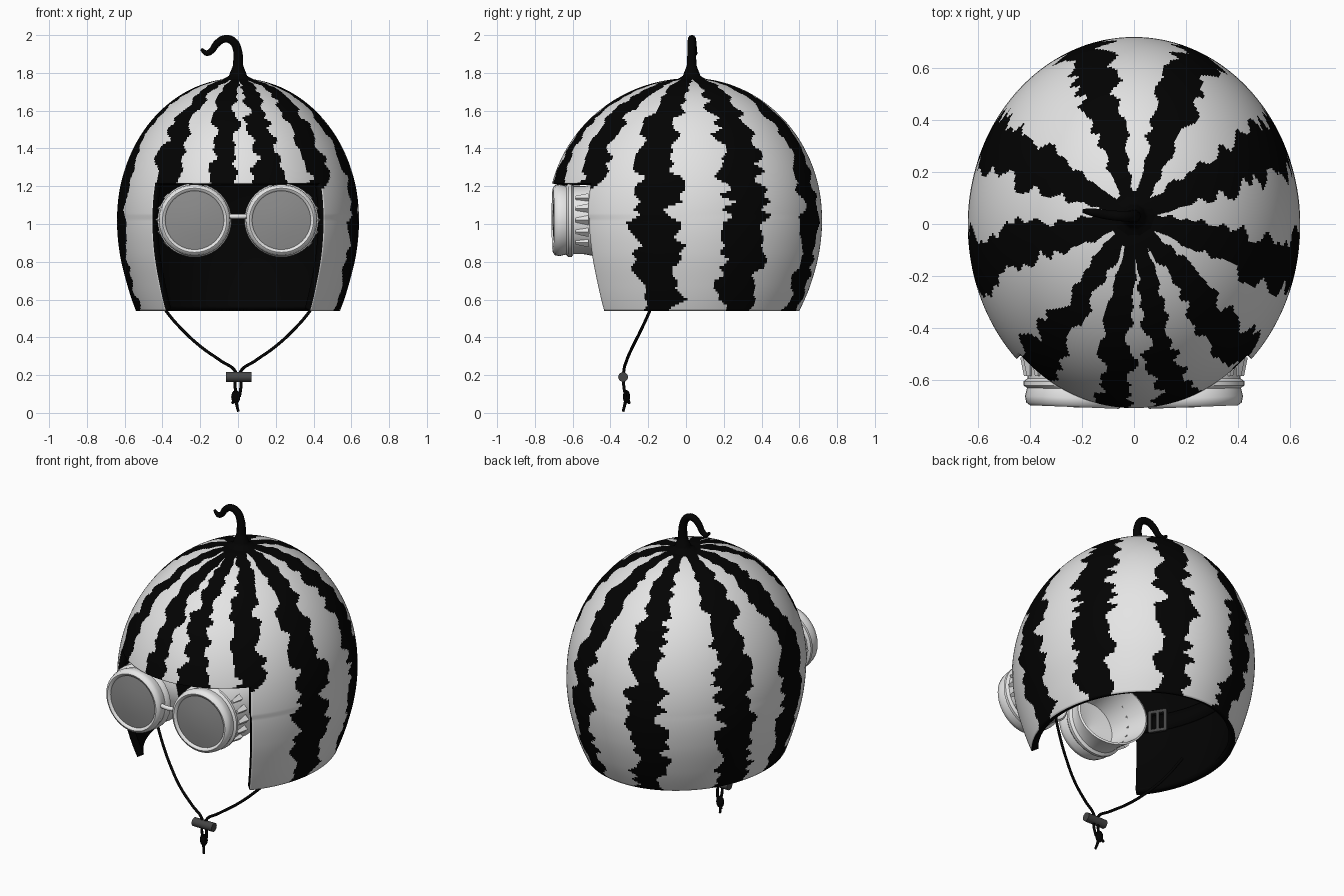
import bpy, bmesh, math, random
from mathutils import Vector

if "Cube" in bpy.data.objects:
    bpy.data.objects.remove(bpy.data.objects["Cube"])

random.seed(4)


def material(name, v):
    m = bpy.data.materials.new(name)
    m.diffuse_color = (v, v, v, 1)
    m.use_nodes = True
    m.node_tree.nodes["Principled BSDF"].inputs["Base Color"].default_value = m.diffuse_color
    return m


LIGHT = material("light_shell", 0.78)
BLACK = material("black", 0.0008)
WHITE = material("goggle_white", 0.8)
LENS = material("lens_grey", 0.27)
GREY = material("toggle_grey", 0.06)


def smooth(ob, angle=40):
    bpy.ops.object.select_all(action='DESELECT')
    ob.select_set(True)
    bpy.context.view_layer.objects.active = ob
    bpy.ops.object.shade_smooth_by_angle(angle=math.radians(angle))


def add_mesh(name, verts, faces, mats, angle=40):
    me = bpy.data.meshes.new(name)
    me.from_pydata(verts, [], faces)
    for m in mats:
        me.materials.append(m)
    ob = bpy.data.objects.new(name, me)
    bpy.context.collection.objects.link(ob)
    smooth(ob, angle)
    return ob


def tube(name, pts, radii, mat):
    cu = bpy.data.curves.new(name, 'CURVE')
    cu.dimensions = '3D'
    cu.bevel_depth = 1.0
    cu.bevel_resolution = 3
    cu.use_fill_caps = True
    sp = cu.splines.new('BEZIER')
    sp.resolution_u = 6
    sp.bezier_points.add(len(pts) - 1)
    for b, p, r in zip(sp.bezier_points, pts, radii):
        b.co, b.radius = p, r
        b.handle_left_type = b.handle_right_type = 'AUTO'
    cu.materials.append(mat)
    ob = bpy.data.objects.new(name, cu)
    bpy.context.collection.objects.link(ob)
    bpy.ops.object.select_all(action='DESELECT')
    ob.select_set(True)
    bpy.context.view_layer.objects.active = ob
    bpy.ops.object.convert(target='MESH')
    smooth(bpy.context.object)


def box(name, loc, size, rot_z, mat):
    bpy.ops.mesh.primitive_cube_add(size=1, location=loc, rotation=(0, 0, rot_z))
    ob = bpy.context.object
    ob.name, ob.scale = name, size
    ob.data.materials.append(mat)
    return ob


# Lower shell sections: height, half width, front y, back y
LOWER = [(1.03, .64, -.725, .72), (.85, .627, -.705, .705), (.68, .587, -.66, .66), (.54, .54, -.61, .60)]
SUB, COLS, BROW_Z, STEPS = 12, 360, 1.215, 84
# Stripes: direction in degrees, half width in degrees
STRIPES = [(-12, 7), (26, 7.5), (67, 6.5), (108, 6.5), (153, 7.5), (191, 7),
           (232, 5), (261, 4.5), (285, 4.5), (314, 5.5)]
JAGS = [[[random.uniform(-4, 4) for _ in range(50)] for _ in range(3)] for _ in STRIPES]


def dome(t):
    """Section of the rounded crown; t runs 0 at the pole to 1 at the widest line."""
    c = math.sin(t * math.pi / 2)
    mid = .03 * (1 - t) ** 2
    return Vector((1.03 + .742 * math.cos(t * math.pi / 2), .64 * c, mid - .733 * c, mid + .72 * c))


def lower(i, t):
    rows = [dome(.83)] + [Vector(r) for r in LOWER] + [Vector((.41, .48, -.55, .53))]
    p = rows[i:i + 4]
    return 0.5 * (2 * p[1] + (p[2] - p[0]) * t + (2 * p[0] - 5 * p[1] + 4 * p[2] - p[3]) * t * t
                  + (3 * p[1] - p[0] - 3 * p[2] + p[3]) * t ** 3)


def jag(table, s):
    k = int(s)
    return table[k] + (table[k + 1] - table[k]) * (s - k)


def striped(deg, z, r, s):
    if r < .085:
        return True
    for (a, w), (lo, hi, mid) in zip(STRIPES, JAGS):
        half = w + 1.0 / r
        if a in (232, 314) and z < 1.22:      # these two run out beside the face opening
            half -= (1.22 - z) * 80
        d = (deg - a + 180) % 360 - 180 - .5 * jag(mid, s)
        if abs(d) < half + jag(lo if d < 0 else hi, s * 3.2):
            return True
    return False


# Helmet shell with open face; one row lies exactly on the brow line
t_brow = math.acos((BROW_Z - 1.03) / .742) * 2 / math.pi
upper = [t_brow * (k + .6) / 70 for k in range(70)]
secs = [dome(t) for t in upper]
brow_row = len(secs)
secs += [dome(t_brow + (1 - t_brow) * k / 14) for k in range(14)]
secs += [lower(i, k / SUB) for i in range(3) for k in range(SUB)] + [Vector(LOWER[-1])]
verts, faces, idx = [], [], []
for z, rx, yf, yb in secs:
    for j in range(COLS):
        a = math.radians(j)
        verts.append((rx * math.cos(a), (yf + yb) / 2 + (yb - yf) / 2 * math.sin(a), z))
for i in range(len(secs) - 1):
    for j in range(COLS):
        if i >= brow_row and 225 <= j < 315:
            continue
        n = (j + 1) % COLS
        faces.append((i * COLS + j, (i + 1) * COLS + j, (i + 1) * COLS + n, i * COLS + n))
        idx.append(int(striped(j + .5, secs[i][0], secs[i][1], i / 8.5)))
shell = add_mesh("helmet_shell", verts, faces, [LIGHT, BLACK])
shell.data.polygons.foreach_set("material_index", idx)
bm = bmesh.new()
bm.from_mesh(shell.data)
bmesh.ops.delete(bm, geom=[v for v in bm.verts if not v.link_faces], context='VERTS')
bm.to_mesh(shell.data)
bm.free()
sol = shell.modifiers.new("lining", 'SOLIDIFY')   # black inner lining and rim
sol.thickness, sol.offset = 0.04, -1
sol.material_offset = sol.material_offset_rim = 1

# Curled stem
tube("stem", [(0, .03, 1.755), (0, .03, 1.785), (0, .03, 1.84), (-.003, .03, 1.92), (-.027, .03, 1.967),
              (-.07, .032, 1.98), (-.112, .037, 1.955), (-.14, .042, 1.918), (-.165, .046, 1.905),
              (-.195, .05, 1.925)],
     [.10, .048, .027, .023, .022, .02, .019, .017, .015, .008], BLACK)

# Goggle cups: closed ring profile of radius, y, and slant
PROFILE = [(.152, -.685, .04), (.158, -.700, .04), (.170, -.705, .04), (.185, -.695, .04), (.190, -.67, .04),
           (.182, -.635, .02), (.196, -.622, 0), (.196, -.606, 0), (.180, -.595, 0), (.180, -.54, .15),
           (.195, -.46, .35), (.185, -.455, .35), (.160, -.56, .15), (.150, -.65, .04), (.004, -.68, .04)]
SEG = 40
for side, label in ((-1, "left"), (1, "right")):
    cx, cz = side * .23, 1.02
    vs, fs = [], []
    n = len(PROFILE)
    for k in range(SEG):
        a = 2 * math.pi * k / SEG
        for r, y, sl in PROFILE:
            vs.append((cx + r * math.cos(a), y + sl * side * r * math.cos(a), cz + r * math.sin(a)))
        for m in range(n):
            q, k2 = (m + 1) % n, (k + 1) % SEG
            fs.append((k * n + m, k * n + q, k2 * n + q, k2 * n + m))
    add_mesh(label + "_goggle_cup", vs, fs, [WHITE], 50)
    # Slightly domed lens
    lv, lf = [(cx, -.706, cz)], []
    for r, y in ((.08, -.703), (.156, -.693)):
        for k in range(SEG):
            a = 2 * math.pi * k / SEG
            lv.append((cx + r * math.cos(a), y + .04 * side * r * math.cos(a), cz + r * math.sin(a)))
    for k in range(SEG):
        k2 = (k + 1) % SEG
        lf += [(0, 1 + k, 1 + k2), (1 + k, 1 + SEG + k, 1 + SEG + k2, 1 + k2)]
    add_mesh(label + "_lens", lv, lf, [LENS])
    # Small wedge vents on the outer side of the cup
    for v in range(5):
        a = math.radians(-40 + 20 * v)
        bpy.ops.mesh.primitive_cone_add(vertices=4, radius1=.026, radius2=.012, depth=.07,
                                        location=(cx + side * .182 * math.cos(a), -.55, cz + .182 * math.sin(a)),
                                        rotation=(math.pi / 2, 0, 0))
        bpy.context.object.name = label + "_vent"
        bpy.context.object.data.materials.append(WHITE)
    # Goggle strap running along the lining
    sv, sf = [], []
    for k in range(13):
        a = math.radians(-42 + 5 * k)
        for z in (.97, 1.07):
            sv.append((side * .59 * math.cos(a), .67 * math.sin(a), z))
        if k:
            sf.append((2 * k - 2, 2 * k, 2 * k + 1, 2 * k - 1))
    strap = add_mesh(label + "_goggle_strap", sv, sf, [BLACK])
    strap.modifiers.new("thick", 'SOLIDIFY').thickness = .008
    # Chin cord
    tube(label + "_chin_cord", [(side * .47, -.14, .68), (side * .385, -.19, .545), (side * .29, -.24, .435),
                                (side * .19, -.285, .345), (side * .09, -.315, .275), (side * .012, -.33, .215),
                                (side * .016, -.33, .15), (side * .008, -.32, .085)], [.008] * 8, BLACK)

# Bridge between the cups
tube("goggle_bridge", [(-.055, -.675, 1.04), (0, -.685, 1.04), (.055, -.675, 1.04)], [.013] * 3, WHITE)

# Strap buckle: open frame of bars
rot = math.radians(-58)
ax = Vector((math.cos(rot), math.sin(rot), 0))
centre = Vector((-.475, -.36, 1.02))
for d in (-.045, 0, .045):
    box("buckle_bar", centre + ax * d, (.018, .014, .13), rot, GREY)
for dz in (-.06, .06):
    box("buckle_rail", centre + Vector((0, 0, dz)), (.1, .014, .018), rot, GREY)

# Cord toggle, knot and tails
bpy.ops.mesh.primitive_cylinder_add(vertices=20, radius=.026, depth=.135, location=(.003, -.333, .19),
                                    rotation=(0, math.pi / 2, 0))
bpy.context.object.name = "cord_toggle"
bpy.context.object.data.materials.append(GREY)
smooth(bpy.context.object)
bpy.ops.mesh.primitive_uv_sphere_add(segments=16, ring_count=10, radius=.024, location=(-.012, -.315, .085))
bpy.context.object.name = "cord_knot"
bpy.context.object.scale = (1, .8, 1.5)
bpy.context.object.data.materials.append(BLACK)
smooth(bpy.context.object)
tube("cord_tail_front", [(-.01, -.315, .08), (-.006, -.325, .04), (.002, -.333, .008)], [.01, .008, .007], BLACK)
tube("cord_tail_back", [(-.014, -.315, .08), (-.022, -.305, .065), (-.03, -.3, .05)], [.01, .008, .007], BLACK)
